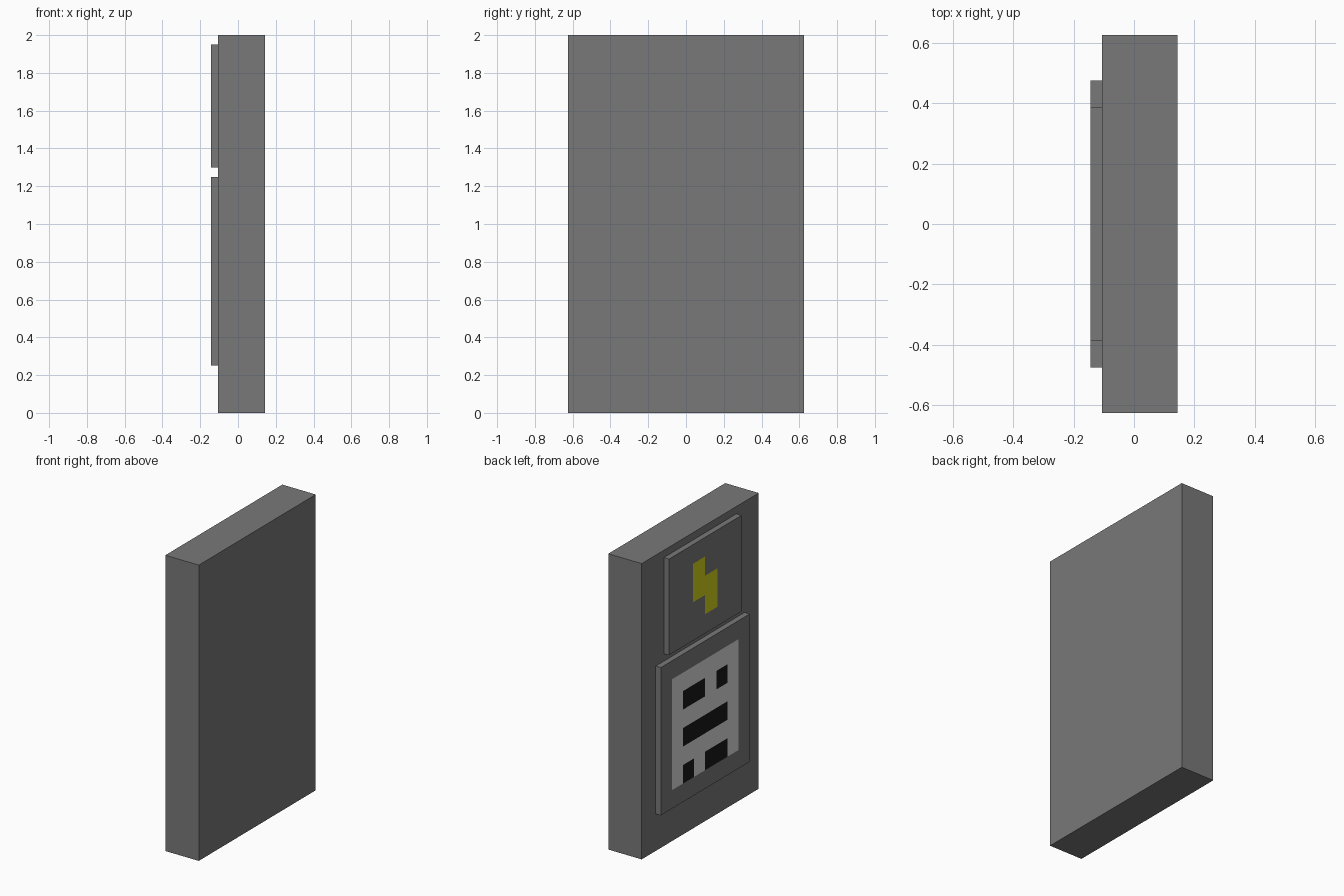
import bpy
import bmesh
from mathutils import Matrix, Vector

if "Cube" in bpy.data.objects:
    bpy.data.objects.remove(bpy.data.objects["Cube"])


def make_material(name, rgb):
    m = bpy.data.materials.new(name)
    m.diffuse_color = (*rgb, 1.0)
    m.use_nodes = True
    m.node_tree.nodes["Principled BSDF"].inputs["Base Color"].default_value = m.diffuse_color
    return m


GREY = make_material("dark_grey", (0.19, 0.19, 0.19))
PALE = make_material("pale_grey", (0.70, 0.70, 0.70))
BLACK = make_material("black", (0.009, 0.009, 0.009))
YELLOW = make_material("yellow", (0.65, 0.65, 0.012))

BACK_X, PANEL_X, FRONT_X = 0.144, -0.106, -0.144


def box(name, lo, hi, mats, pattern=None):
    """Box between two corners; an optional pattern colours cells cut into its -x face."""
    lo, hi = Vector(lo), Vector(hi)
    size = hi - lo
    bm = bmesh.new()
    bmesh.ops.create_cube(
        bm, size=1.0,
        matrix=Matrix.Translation((lo + hi) / 2) @ Matrix.Diagonal((*size, 1.0)))
    if pattern:
        rows, cols = len(pattern), len(pattern[0])
        cuts = [((0, lo.y + size.y * i / cols, 0), (0, 1, 0)) for i in range(1, cols)]
        cuts += [((0, 0, lo.z + size.z * j / rows), (0, 0, 1)) for j in range(1, rows)]
        for co, no in cuts:
            bmesh.ops.bisect_plane(
                bm, geom=bm.verts[:] + bm.edges[:] + bm.faces[:],
                plane_co=co, plane_no=no)
        bm.normal_update()
        for f in bm.faces:
            if f.normal.x < -0.9:
                c = f.calc_center_median()
                col = int((hi.y - c.y) / size.y * cols)
                row = int((hi.z - c.z) / size.z * rows)
                f.material_index = int(pattern[row][col])
    mesh = bpy.data.meshes.new(name)
    bm.to_mesh(mesh)
    bm.free()
    for m in mats:
        mesh.materials.append(m)
    obj = bpy.data.objects.new(name, mesh)
    bpy.context.collection.objects.link(obj)
    return obj


# Main slab
box("door_panel", (PANEL_X, -0.625, 0), (BACK_X, 0.625, 2.0), [GREY])

# Lower plate with a pale notice and dark marks
box("notice_plate", (FRONT_X, -0.475, 0.25), (PANEL_X, 0.475, 1.25),
    [GREY, PALE, BLACK],
    ["00000000",
     "01111110",
     "01221210",
     "01111110",
     "01222210",
     "01111110",
     "01212210",
     "00000000"])

# Upper plate with a stepped yellow bolt
box("warning_plate", (FRONT_X, -0.3875, 1.30), (PANEL_X, 0.3875, 1.95),
    [GREY, YELLOW],
    ["000000",
     "001000",
     "001100",
     "000100",
     "000000"])
